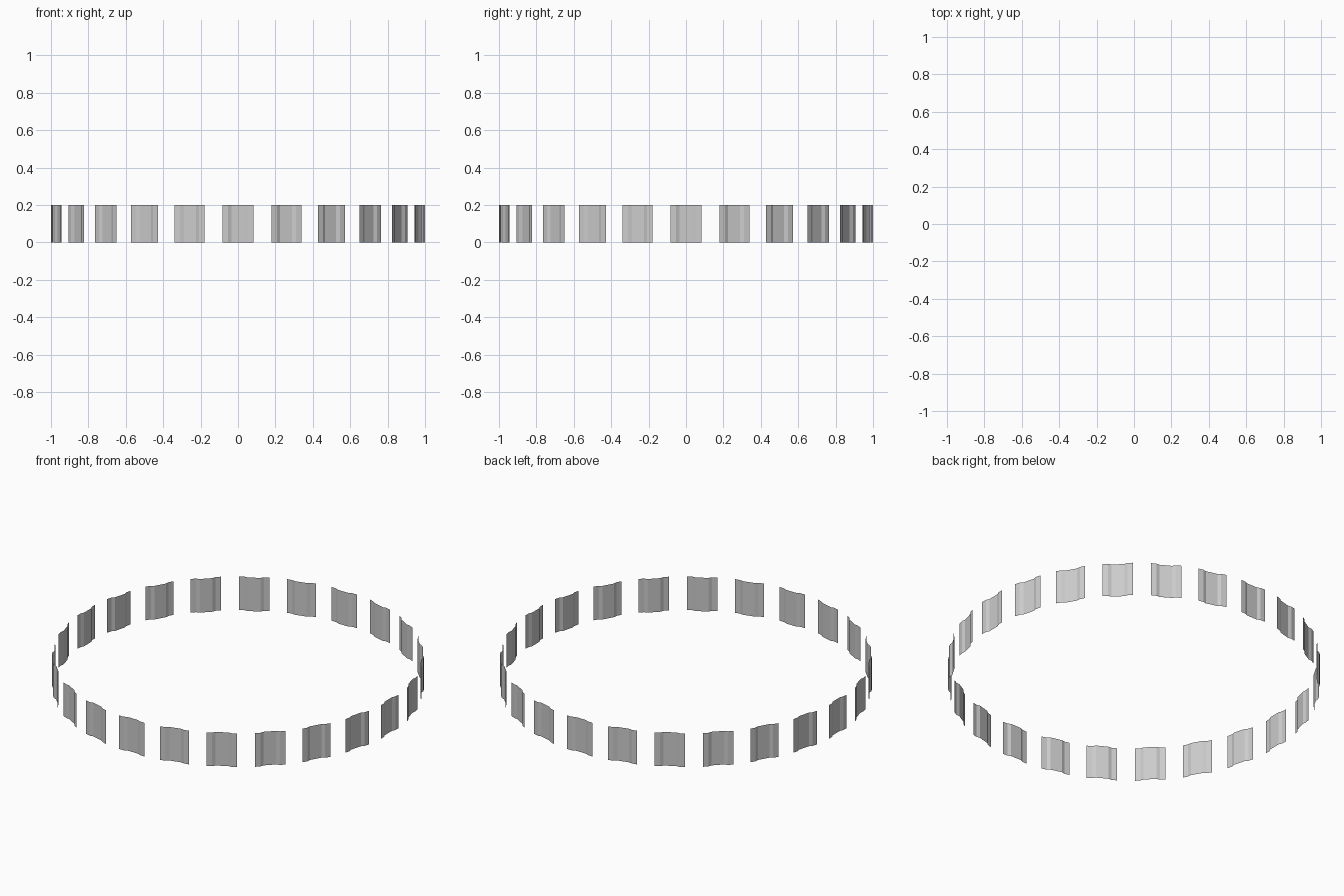
import bpy, bmesh
from math import radians, sin, cos

if "Cube" in bpy.data.objects:
    bpy.data.objects.remove(bpy.data.objects["Cube"])

COUNT, HEIGHT = 24, 0.2
# Panel cross-section: (tangential offset, radius), recessed flat centre
PROFILE = [(-0.083, 1.0), (-0.053, 0.999), (-0.034, 0.99),
           (0.034, 0.99), (0.053, 0.999), (0.083, 1.0)]


def panel(i):
    a = radians(360 / COUNT * i)
    bm = bmesh.new()
    cols = []
    for t, r in PROFILE:
        x, y = r * cos(a) - t * sin(a), r * sin(a) + t * cos(a)
        cols.append([bm.verts.new((x, y, z)) for z in (0, HEIGHT)])
    for p, q in zip(cols, cols[1:]):
        bm.faces.new((p[0], q[0], q[1], p[1]))
    me = bpy.data.meshes.new(f"ring_panel_{i + 1}")
    bm.to_mesh(me)
    bm.free()
    bpy.context.collection.objects.link(bpy.data.objects.new(me.name, me))


# Ring of evenly spaced sheet panels
for i in range(COUNT):
    panel(i)
